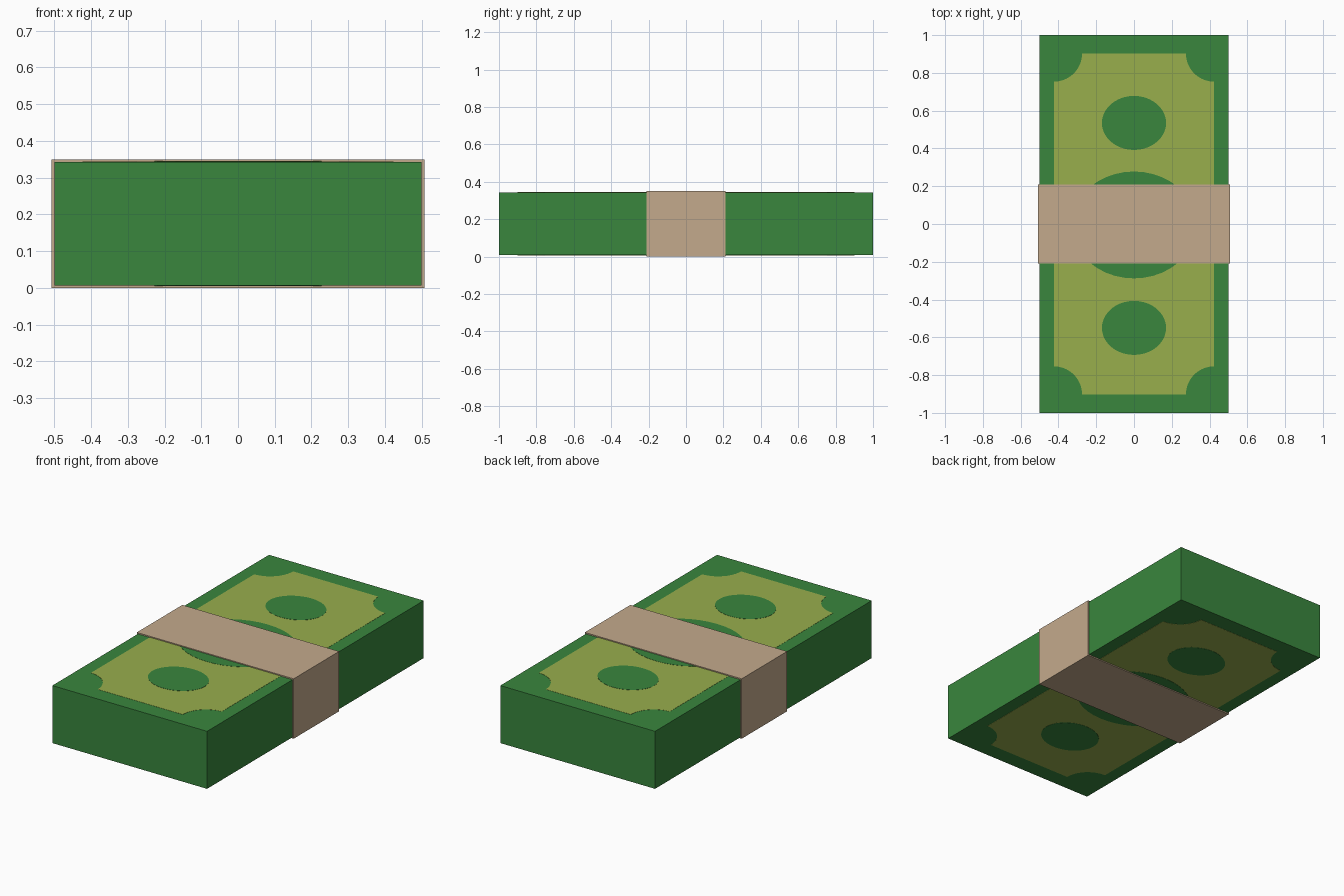
import bpy, bmesh, math

if "Cube" in bpy.data.objects:
    bpy.data.objects.remove(bpy.data.objects["Cube"])

def material(name, rgb):
    m = bpy.data.materials.new(name)
    m.diffuse_color = (*rgb, 1)
    m.use_nodes = True
    m.node_tree.nodes["Principled BSDF"].inputs["Base Color"].default_value = m.diffuse_color
    return m

GREEN = material("bill green", (0.041, 0.240, 0.047))
LIME = material("print yellow green", (0.315, 0.425, 0.073))
TAN = material("paper tan", (0.550, 0.400, 0.262))

Z0, Z1 = 0.007, 0.343      # bottom and top of the stack
MID = (Z0 + Z1) / 2

def finish(name, bm, mat):
    bmesh.ops.recalc_face_normals(bm, faces=bm.faces)
    me = bpy.data.meshes.new(name)
    bm.to_mesh(me)
    bm.free()
    me.materials.append(mat)
    ob = bpy.data.objects.new(name, me)
    bpy.context.collection.objects.link(ob)
    return ob

def prism(bm, outline, z0, z1):
    """Closed flat plate from a 2D outline."""
    face = bm.faces.new([bm.verts.new((x, y, z0)) for x, y in outline])
    ext = bmesh.ops.extrude_face_region(bm, geom=[face], use_keep_orig=True)
    for v in ext["geom"]:
        if isinstance(v, bmesh.types.BMVert):
            v.co.z = z1

def both_sides(bm, outline, thickness):
    """Printed plate on the top and mirrored on the underside."""
    prism(bm, outline, Z1 - 0.002, Z1 + thickness)
    prism(bm, outline, Z0 + 0.002, Z0 - thickness)

def ellipse(cy, rx, ry, n=40):
    return [(rx * math.cos(2 * math.pi * i / n), cy + ry * math.sin(2 * math.pi * i / n))
            for i in range(n)]

# Stack of bills
bm = bmesh.new()
prism(bm, [(-0.5, -1), (0.5, -1), (0.5, 1), (-0.5, 1)], Z0, Z1)
finish("bill_stack", bm, GREEN)

# Printed panel with scooped corners
W, L, R, N = 0.423, 0.902, 0.148, 10
panel = []
for sx, sy, start in ((1, 1, 270), (-1, 1, 360), (-1, -1, 90), (1, -1, 180)):
    for i in range(N + 1):
        a = math.radians(start - 90 * i / N)
        panel.append((sx * W + R * math.cos(a), sy * L + R * math.sin(a)))
bm = bmesh.new()
both_sides(bm, panel, 0.001)
finish("printed_panel", bm, LIME)

# Green ovals printed on the panel
bm = bmesh.new()
for cy, rx, ry in ((0.535, 0.17, 0.143), (-0.55, 0.17, 0.143), (-0.005, 0.33, 0.283)):
    both_sides(bm, ellipse(cy, rx, ry), 0.002)
finish("printed_ovals", bm, GREEN)

# Paper band wrapped around the middle
bm = bmesh.new()
rings = []
for y in (-0.21, 0.21):
    for hx, lo, hi in ((0.507, 0, 0.35), (0.5, Z0, Z1)):
        rings.append([bm.verts.new((x, y, z)) for x, z in
                      ((-hx, lo), (hx, lo), (hx, hi), (-hx, hi))])
front_out, front_in, back_out, back_in = rings
for a, b in ((front_out, back_out), (back_out, back_in),
             (back_in, front_in), (front_in, front_out)):
    for i in range(4):
        j = (i + 1) % 4
        bm.faces.new((a[i], a[j], b[j], b[i]))
finish("paper_band", bm, TAN)
